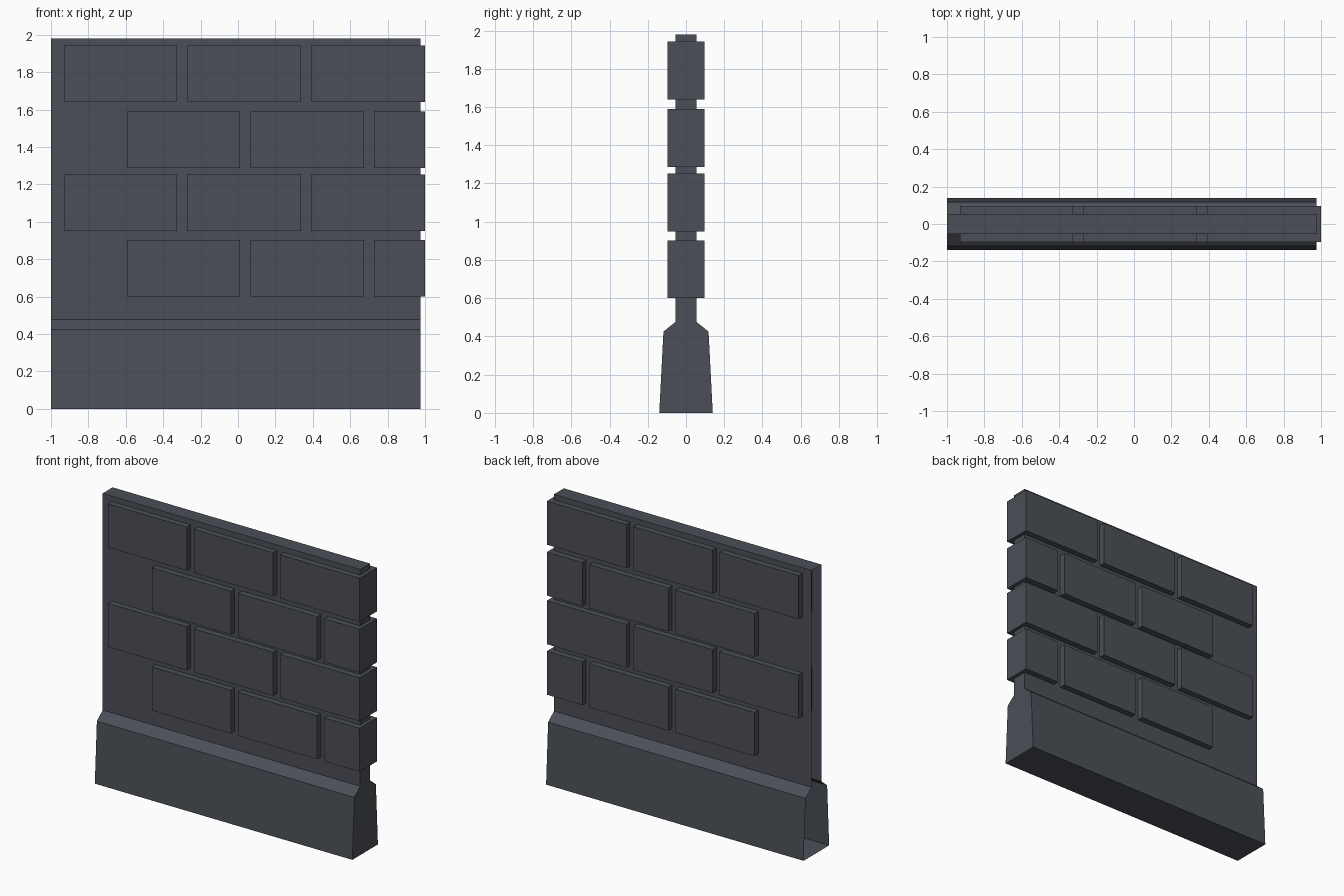
import bpy, bmesh

if "Cube" in bpy.data.objects:
    bpy.data.objects.remove(bpy.data.objects["Cube"])

stone = bpy.data.materials.new("dark slate grey")
stone.diffuse_color = (0.07, 0.078, 0.096, 1)
stone.use_nodes = True
stone.node_tree.nodes["Principled BSDF"].inputs["Base Color"].default_value = stone.diffuse_color


def finish(name, bm):
    bmesh.ops.recalc_face_normals(bm, faces=bm.faces)
    mesh = bpy.data.meshes.new(name)
    bm.to_mesh(mesh)
    bm.free()
    mesh.materials.append(stone)
    obj = bpy.data.objects.new(name, mesh)
    bpy.context.collection.objects.link(obj)
    return obj


# Wall panel with flared base: mirrored profile extruded along x,
# left end left open, right end capped
half = [(0.14, 0), (0.118, 0.425), (0.054, 0.477), (0.054, 1.98)]
profile = half + [(-y, z) for y, z in reversed(half)]
bm = bmesh.new()
left = [bm.verts.new((-1.0, y, z)) for y, z in profile]
right = [bm.verts.new((0.975, y, z)) for y, z in profile]
n = len(profile)
for i in range(n):
    j = (i + 1) % n
    bm.faces.new((left[i], right[i], right[j], left[j]))
bm.faces.new(right)
cap = bm.faces.new(left)
bmesh.ops.recalc_face_normals(bm, faces=bm.faces)
bmesh.ops.delete(bm, geom=[cap], context='FACES_ONLY')
finish("wall_panel", bm)

# Bricks pass through the panel and show on both sides
full_row = [(-0.93, -0.325), (-0.27, 0.337), (0.39, 1.0)]
offset_row = [(-0.593, 0.012), (0.068, 0.673), (0.728, 1.0)]
rows = [(0.60, offset_row), (0.95, full_row), (1.287, offset_row), (1.64, full_row)]
for r, (z0, spans) in enumerate(rows):
    for c, (x0, x1) in enumerate(spans):
        bm = bmesh.new()
        bmesh.ops.create_cube(bm, size=1)
        bmesh.ops.scale(bm, vec=(x1 - x0, 0.192, 0.302), verts=bm.verts)
        bmesh.ops.translate(bm, vec=((x0 + x1) / 2, 0, z0 + 0.151), verts=bm.verts)
        finish(f"brick_row{r + 1}_{c + 1}", bm)
